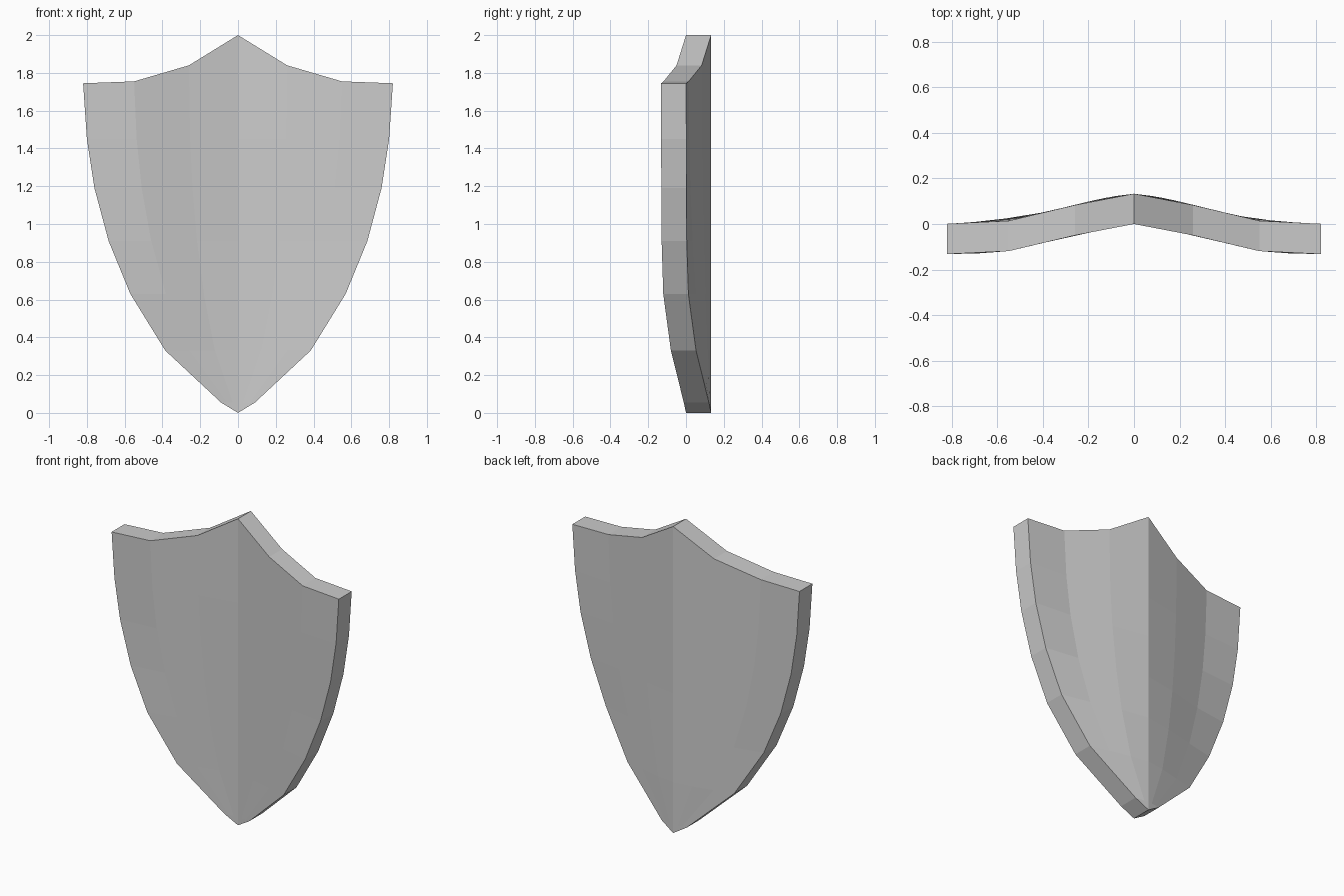
import bpy, bmesh

if "Cube" in bpy.data.objects:
    bpy.data.objects.remove(bpy.data.objects["Cube"])

THICKNESS = 0.133

# Bend of the plate: (distance from the centre ridge, front surface y)
BEND = [(0, 0), (0.1, -0.013), (0.2, -0.034), (0.26, -0.050), (0.385, -0.08),
        (0.55, -0.119), (0.685, -0.129), (0.82, -0.132)]
# Scalloped top edge (one half) and half widths of the rows below it
TOP = [(0, 2.0), (0.26, 1.84), (0.55, 1.755), (0.82, 1.745)]
ROWS = [(0.80, 1.45), (0.76, 1.19), (0.685, 0.91), (0.57, 0.63),
        (0.385, 0.33), (0.09, 0.055)]


def bend(x):
    x = abs(x)
    for (x0, y0), (x1, y1) in zip(BEND, BEND[1:]):
        if x <= x1:
            return y0 + (y1 - y0) * (x - x0) / (x1 - x0)
    return BEND[-1][1]


# Half rows from the ridge outwards
half_rows = [TOP]
for width, z in ROWS:
    half_rows.append([(x / 0.82 * width, z) for x, _ in TOP])

bm = bmesh.new()

# Front sheet, each half row mirrored to a full row
grid = []
for row in half_rows:
    full = [(-x, z) for x, z in reversed(row[1:])] + row
    grid.append([bm.verts.new((x, bend(x), z)) for x, z in full])
for upper, lower in zip(grid, grid[1:]):
    for i in range(len(upper) - 1):
        bm.faces.new((upper[i], lower[i], lower[i + 1], upper[i + 1]))

# Fan closing to the bottom point
tip = bm.verts.new((0, 0, 0))
for a, b in zip(grid[-1], grid[-1][1:]):
    bm.faces.new((a, tip, b))

# Thicken straight back
result = bmesh.ops.extrude_face_region(bm, geom=bm.faces[:], use_keep_orig=True)
back = [g for g in result["geom"] if isinstance(g, bmesh.types.BMVert)]
bmesh.ops.translate(bm, verts=back, vec=(0, THICKNESS, 0))
bmesh.ops.recalc_face_normals(bm, faces=bm.faces[:])

mesh = bpy.data.meshes.new("shield_plate")
bm.to_mesh(mesh)
bm.free()
shield = bpy.data.objects.new("shield_plate", mesh)
bpy.context.collection.objects.link(shield)
